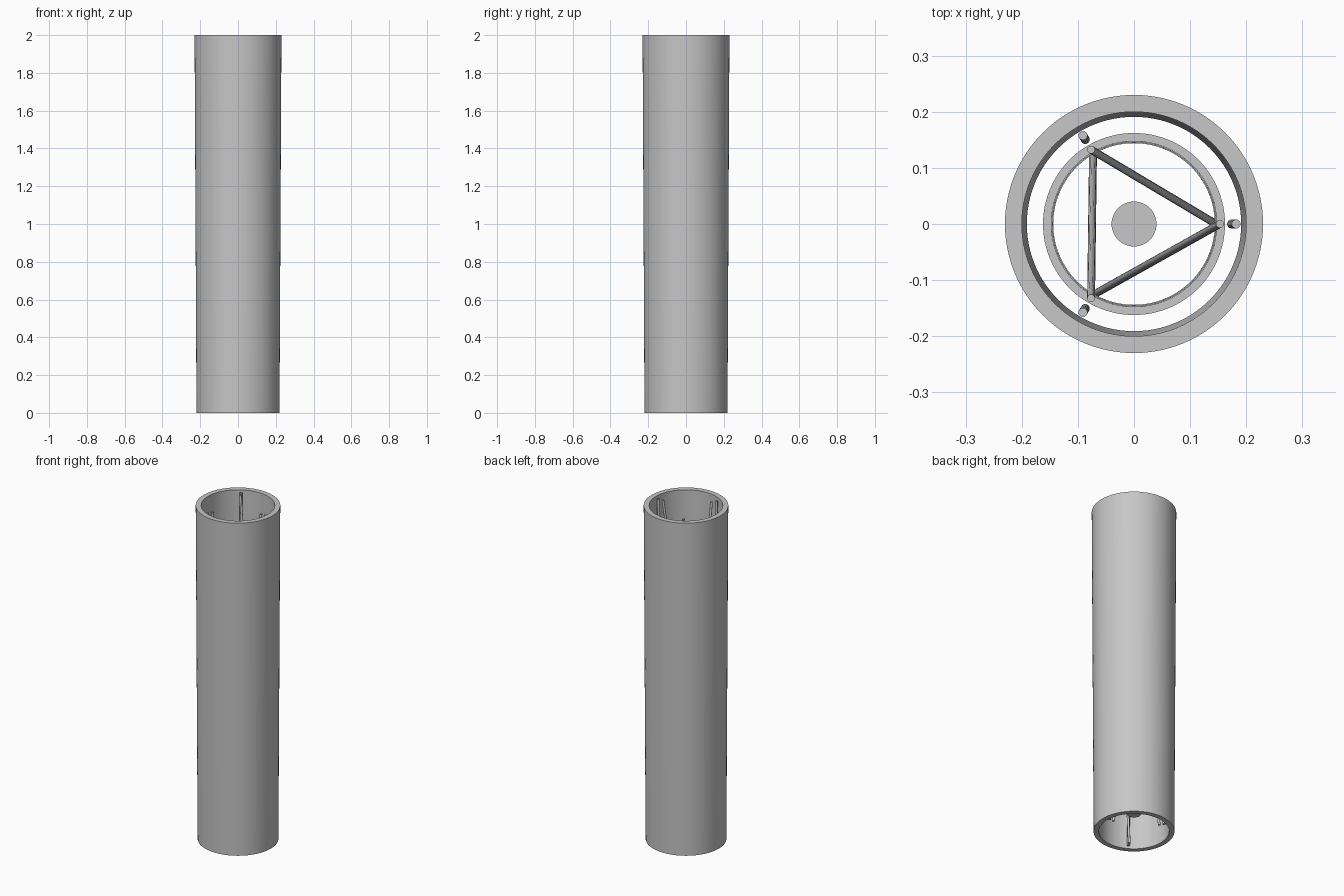
import bpy, bmesh
from math import cos, sin, radians, pi
from mathutils import Vector

cube = bpy.data.objects.get("Cube")
if cube:
    bpy.data.objects.remove(cube, do_unlink=True)

grey = bpy.data.materials.new("plain_grey")
grey.use_nodes = True
colour = (0.57, 0.57, 0.57, 1)
grey.diffuse_color = colour
grey.node_tree.nodes["Principled BSDF"].inputs["Base Color"].default_value = colour

HEIGHT = 2.0


def taper(z):
    """Everything narrows slightly towards the ground."""
    return 1 - 0.045 * (1 - z / HEIGHT)


def finish(name, bm):
    bmesh.ops.recalc_face_normals(bm, faces=bm.faces)
    mesh = bpy.data.meshes.new(name)
    bm.to_mesh(mesh)
    bm.free()
    mesh.materials.append(grey)
    obj = bpy.data.objects.new(name, mesh)
    bpy.context.collection.objects.link(obj)
    bpy.ops.object.select_all(action="DESELECT")
    obj.select_set(True)
    bpy.context.view_layer.objects.active = obj
    bpy.ops.object.shade_smooth_by_angle(angle=radians(40))
    return obj


def tube(name, inner, outer, low, high, sides=96):
    """Tapered hollow tube, spun from a four-point section."""
    bm = bmesh.new()
    rings = []
    for radius, z in ((inner, low), (outer, low), (outer, high), (inner, high)):
        r = radius * taper(z)
        rings.append([bm.verts.new((r * cos(2 * pi * i / sides),
                                    r * sin(2 * pi * i / sides), z))
                      for i in range(sides)])
    for a, b in zip(rings, rings[1:] + rings[:1]):
        for i in range(sides):
            j = (i + 1) % sides
            bm.faces.new((a[i], a[j], b[j], b[i]))
    return finish(name, bm)


def rod(name, start, end, radius, sides=16):
    """Capped rod with level ends between two points."""
    bm = bmesh.new()
    loops = []
    for centre in (start, end):
        loops.append([bm.verts.new(centre + Vector((radius * cos(2 * pi * i / sides),
                                                    radius * sin(2 * pi * i / sides), 0)))
                      for i in range(sides)])
        bm.faces.new(loops[-1])
    for i in range(sides):
        j = (i + 1) % sides
        bm.faces.new((loops[0][i], loops[0][j], loops[1][j], loops[1][i]))
    return finish(name, bm)


def polar(radius, degrees, z):
    r = radius * taper(z)
    return Vector((r * cos(radians(degrees)), r * sin(radians(degrees)), z))


# Outer shell
tube("outer_shell", 0.2, 0.23, 0, HEIGHT)

# Hoops inside the shell
for n, z in enumerate((0.5, 1.0, 1.5), 1):
    tube(f"inner_hoop_{n}", 0.149, 0.164, z - 0.008, z + 0.008)

# Upright rods along the wall, and slanting braces between them
for n, angle in enumerate((0, 120, 240), 1):
    rod(f"upright_rod_{n}", polar(0.182, angle, 0.01), polar(0.182, angle, 1.99), 0.008)
    rod(f"slanting_brace_{n}", polar(0.153, angle - 120, 0.01), polar(0.153, angle, 1.99), 0.007)

# Central core
rod("central_core", Vector((0, 0, 0.11)), Vector((0, 0, 1.88)), 0.04, 48)
